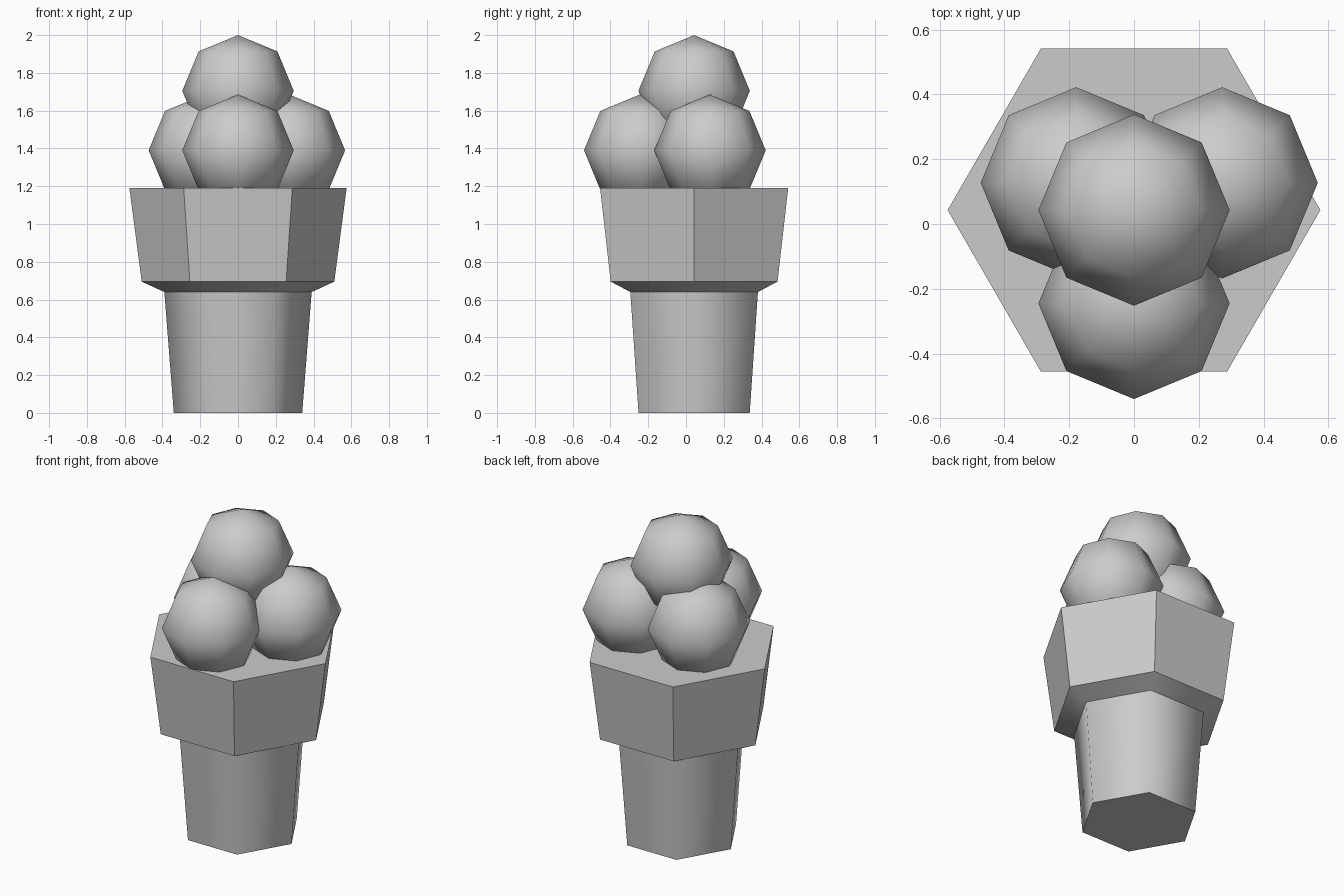
import bpy, bmesh, math

if "Cube" in bpy.data.objects:
    bpy.data.objects.remove(bpy.data.objects["Cube"], do_unlink=True)

CENTRE_Y = 0.043

grey = bpy.data.materials.new("plain grey")
grey.use_nodes = True
colour = (0.6, 0.6, 0.6, 1)
grey.diffuse_color = colour
grey.node_tree.nodes["Principled BSDF"].inputs["Base Color"].default_value = colour


def add_object(name, bm, location):
    mesh = bpy.data.meshes.new(name)
    bmesh.ops.recalc_face_normals(bm, faces=bm.faces)
    bm.to_mesh(mesh)
    bm.free()
    mesh.materials.append(grey)
    obj = bpy.data.objects.new(name, mesh)
    obj.location = location
    bpy.context.collection.objects.link(obj)


def hex_ring(bm, radius, z):
    angles = [math.radians(60 * i) for i in range(6)]
    return [bm.verts.new((radius * math.cos(a), radius * math.sin(a), z)) for a in angles]


# Six-sided wafer cone: smooth stem and collar underside, faceted collar
bm = bmesh.new()
profile = [(0.34, 0), (0.39, 0.64), (0.51, 0.695), (0.575, 1.19)]
rings = [hex_ring(bm, r, z) for r, z in profile]
for level, (low, high) in enumerate(zip(rings, rings[1:])):
    for i in range(6):
        j = (i + 1) % 6
        face = bm.faces.new((low[i], low[j], high[j], high[i]))
        face.smooth = level < 2
bm.faces.new(rings[0])
bm.faces.new(rings[-1])
# Crisp edges around every ring
for ring in rings:
    for i in range(6):
        bm.edges.get((ring[i], ring[(i + 1) % 6])).smooth = False
add_object("wafer_cone", bm, (0, CENTRE_Y, 0))

# Four scoops: three resting on the collar, one on top
scoops = {
    "front_scoop": (0, -0.245, 1.39),
    "left_scoop": (0.272, 0.127, 1.39),
    "right_scoop": (-0.178, 0.127, 1.39),
    "top_scoop": (0, CENTRE_Y, 1.705),
}
for name, location in scoops.items():
    bm = bmesh.new()
    bmesh.ops.create_uvsphere(bm, u_segments=8, v_segments=4, radius=0.295)
    for face in bm.faces:
        face.smooth = True
    add_object(name, bm, location)
